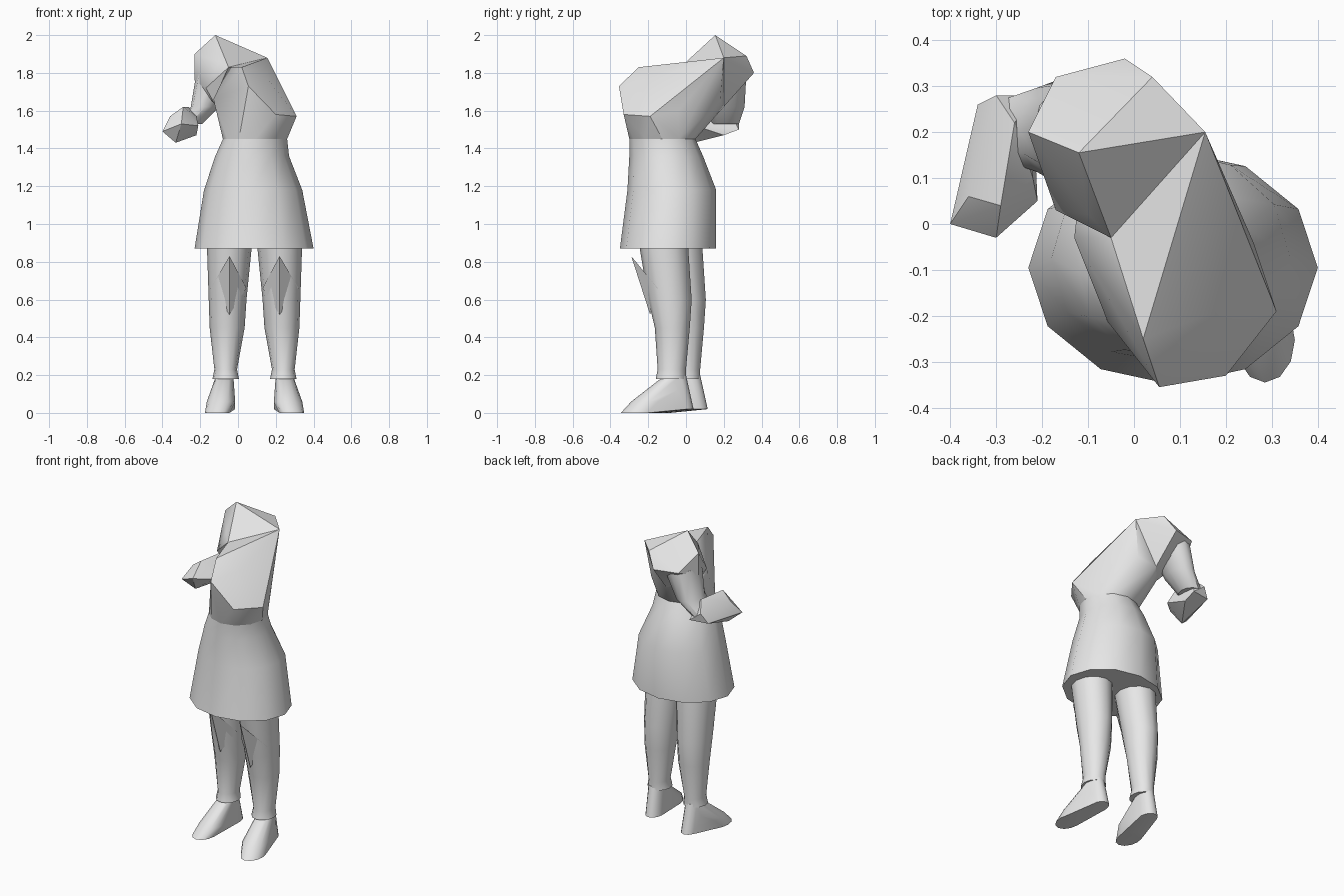
import bpy
import bmesh
import math
from mathutils import Vector

cube = bpy.data.objects.get("Cube")
if cube:
    bpy.data.objects.remove(cube, do_unlink=True)

color = (.8, .8, .8, 1)
gray = bpy.data.materials.new("plain gray")
gray.use_nodes = True
gray.diffuse_color = color
gray.node_tree.nodes["Principled BSDF"].inputs["Base Color"].default_value = color


def finish(name, bm, angle):
    """Turn the mesh into a smooth-shaded object with sharp edges kept."""
    bmesh.ops.recalc_face_normals(bm, faces=bm.faces)
    mesh = bpy.data.meshes.new(name)
    bm.to_mesh(mesh)
    bm.free()
    mesh.materials.append(gray)
    obj = bpy.data.objects.new(name, mesh)
    bpy.context.collection.objects.link(obj)
    bpy.ops.object.select_all(action='DESELECT')
    obj.select_set(True)
    bpy.context.view_layer.objects.active = obj
    bpy.ops.object.shade_smooth_by_angle(angle=math.radians(angle))


def unchanged(point):
    return point


def other_side(point):
    """Mirror a leg point across the hips and set it one step back."""
    return Vector((.175 - point.x, point.y + .075, point.z))


def ring(z, left, right, front, back, sides=12):
    """Horizontal ellipse that fills the given bounds."""
    center = Vector(((left + right) / 2, (front + back) / 2, z))
    points = []
    for i in range(sides):
        turn = math.tau * i / sides
        offset = Vector(((right - left) * math.cos(turn), (back - front) * math.sin(turn), 0))
        points.append(center + offset / 2)
    return points


def loft(name, bounds, place=unchanged):
    """Skin a stack of elliptical rings and close both ends."""
    bm = bmesh.new()
    loops = [[bm.verts.new(place(point)) for point in ring(*bound)] for bound in bounds]
    for lower, upper in zip(loops, loops[1:]):
        for i in range(len(lower)):
            bm.faces.new((lower[i - 1], lower[i], upper[i], upper[i - 1]))
    bm.faces.new(loops[0])
    bm.faces.new(loops[-1])
    finish(name, bm, 40)


def hull(name, points, place=unchanged, angle=30):
    """Wrap the points in a faceted convex skin."""
    bm = bmesh.new()
    for point in points:
        bm.verts.new(place(Vector(point)))
    bmesh.ops.convex_hull(bm, input=bm.verts)
    loose = [vert for vert in bm.verts if not vert.link_faces]
    bmesh.ops.delete(bm, geom=loose, context='VERTS')
    bmesh.ops.dissolve_limit(bm, angle_limit=math.radians(3), verts=bm.verts, edges=bm.edges)
    finish(name, bm, angle)


# Flared tunic skirt up to the waist
waist = (1.45, -.08, .26, -.3, .05)
hem = (.87, -.23, .4, -.35, .16)
hips = (1.18, -.18, .34, -.31, .16)
loft("tunic_skirt", [hem, hips, (1.36, -.12, .27, -.3, .09), waist])

# Chest leaning into the low front shoulder, with flat cuts at neck and arm
neck_back = (.155, .2, 1.88)
neck_right = (-.05, -.03, 1.83)
neck_cut = [neck_back, neck_right, (.155, -.2, 1.77), (.02, -.25, 1.83)]
arm_cut = [(.055, -.355, 1.73), (.06, -.33, 1.66), (.2, -.33, 1.58),
           (.31, -.19, 1.57), (.26, -.04, 1.6)]
armpit = (-.12, .06, 1.63)
shoulder_blade = (0, .2, 1.62)
chest_side = [armpit, shoulder_blade, (-.13, -.03, 1.66), (.12, .18, 1.65)]
hull("chest", ring(*waist) + neck_cut + arm_cut + chest_side)

# Raised back shoulder
shoulder_top = [(-.12, .155, 2), (.04, .32, 1.89), (-.23, .2, 1.9), (-.1, .02, 1.86)]
shoulder_rim = [(-.02, .36, 1.8), (-.17, .32, 1.8), (-.17, .03, 1.72), (-.23, .2, 1.76)]
hull("raised_shoulder", shoulder_top + shoulder_rim
     + [neck_back, neck_right, armpit, shoulder_blade], angle=35)

# Bent arm, cut off flat at the wrist
loft("upper_arm", [(1.53, -.32, -.19, .13, .28), (1.62, -.25, -.1, .1, .31),
                   (1.8, -.22, 0, .07, .32)])
wrist_cut = [(-.4, 0, 1.49), (-.33, .04, 1.43), (-.21, .05, 1.52),
             (-.3, -.03, 1.53), (-.29, .04, 1.62), (-.36, .06, 1.57)]
elbow = [(-.34, .26, 1.5), (-.3, .28, 1.56), (-.22, .28, 1.5),
         (-.22, .1, 1.57), (-.26, .22, 1.62), (-.22, .2, 1.47)]
hull("forearm", wrist_cut + elbow)

# Legs, pointed boot flaps and shoes
knee_flap = [(.22, -.29, .83), (.13, -.15, .66), (.32, -.15, .66), (.22, -.19, .52)]
ankle = ring(.2, .2, .29, -.11, 0)
instep = ring(.12, .2, .31, -.19, 0)
toes = ring(0, .22, .35, -.345, -.16)
toe_cap = ring(.06, .19, .34, -.29, -.1)
heel = ring(.02, .19, .29, -.1, .04)
for side, place in (("left", unchanged), ("right", other_side)):
    loft(side + "_leg", [(.18, .17, .31, -.16, 0), (.23, .18, .3, -.15, 0),
                         (.45, .14, .325, -.165, .02), (.6, .13, .33, -.2, .03),
                         (.9, .1, .34, -.25, .01)], place)
    hull(side + "_boot_flap", knee_flap, place)
    hull(side + "_shoe", ankle + instep + toe_cap + toes + heel, place, 45)
